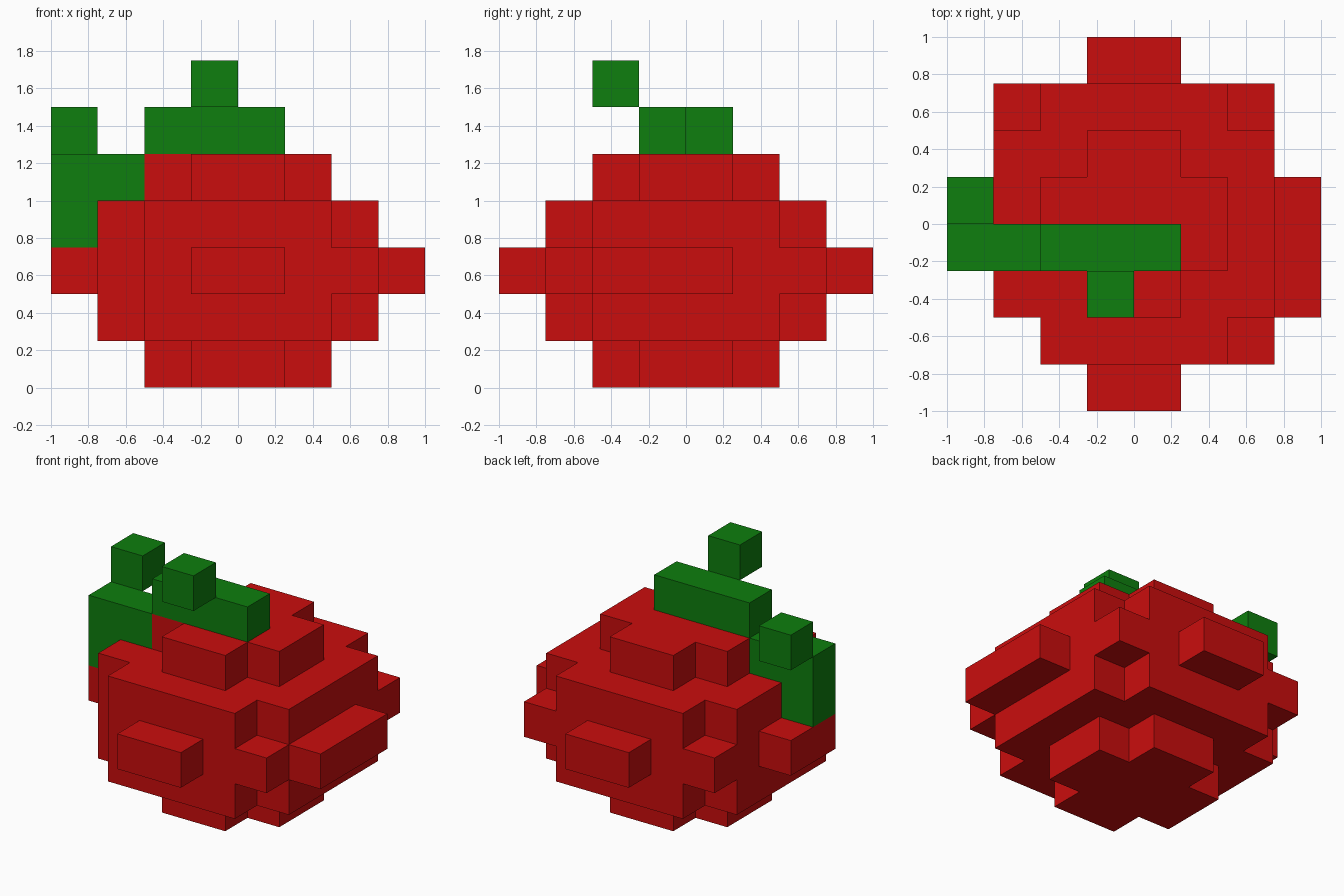
import bpy, bmesh
from mathutils import Vector

if "Cube" in bpy.data.objects:
    bpy.data.objects.remove(bpy.data.objects["Cube"])

S = 0.25  # block size


def box(x0, x1, y0, y1, z0, z1):
    """Set of block cells filling a box, limits given in blocks from the origin."""
    return {(x, y, z) for x in range(x0, x1) for y in range(y0, y1) for z in range(z0, z1)}


def cross(long, short, z0, z1):
    """Square layer with its corners notched out."""
    return box(-long, long, -short, short, z0, z1) | box(-short, short, -long, long, z0, z1)


def material(name, color):
    m = bpy.data.materials.new(name)
    m.diffuse_color = (*color, 1)
    m.use_nodes = True
    m.node_tree.nodes["Principled BSDF"].inputs["Base Color"].default_value = m.diffuse_color
    return m


def build(name, cells, mat):
    """Skin a part with block faces, leaving out those hidden inside the model."""
    bm = bmesh.new()
    for c in sorted(cells):
        for axis in range(3):
            for sign in (-1, 1):
                n = list(c)
                n[axis] += sign
                if tuple(n) in solid:
                    continue
                u, v, w = Vector(), Vector(), Vector()
                u[(axis + 1) % 3], v[(axis + 2) % 3], w[axis] = 0.5, 0.5, 0.5 * sign
                mid = Vector(c) + Vector((0.5, 0.5, 0.5)) + w
                pts = [mid - u - v, mid + u - v, mid + u + v, mid - u + v][::sign]
                bm.faces.new([bm.verts.new(p * S) for p in pts])
    bmesh.ops.remove_doubles(bm, verts=bm.verts, dist=1e-4)
    me = bpy.data.meshes.new(name)
    bm.to_mesh(me)
    bm.free()
    me.materials.append(mat)
    bpy.context.collection.objects.link(bpy.data.objects.new(name, me))


red = material("fruit red", (0.59, 0.004, 0.004))
green = material("leaf green", (0.0044, 0.21, 0.0044))

# Round fruit: stacked notched layers
fruit = cross(2, 1, 0, 1) | cross(3, 2, 1, 4) | cross(2, 1, 4, 5)
# Three filled corners in the middle layer
fruit |= {(2, -3, 2), (-3, 2, 2), (2, 2, 2)}
# Bulges: front and back, right, left
fruit |= box(-1, 1, -4, 4, 2, 3) | box(3, 4, -2, 1, 2, 3) | box(-4, -3, -1, 1, 2, 3)

# Stem bar with raised tip
stem = box(-2, 1, -1, 0, 5, 6) | {(-1, -2, 6)}
# Leaf hanging over the left side, with raised tip
leaf = box(-4, -3, -1, 0, 3, 5) | {(-3, -1, 4), (-4, 0, 5)}

solid = fruit | stem | leaf
build("fruit", fruit, red)
build("stem", stem, green)
build("leaf", leaf, green)
